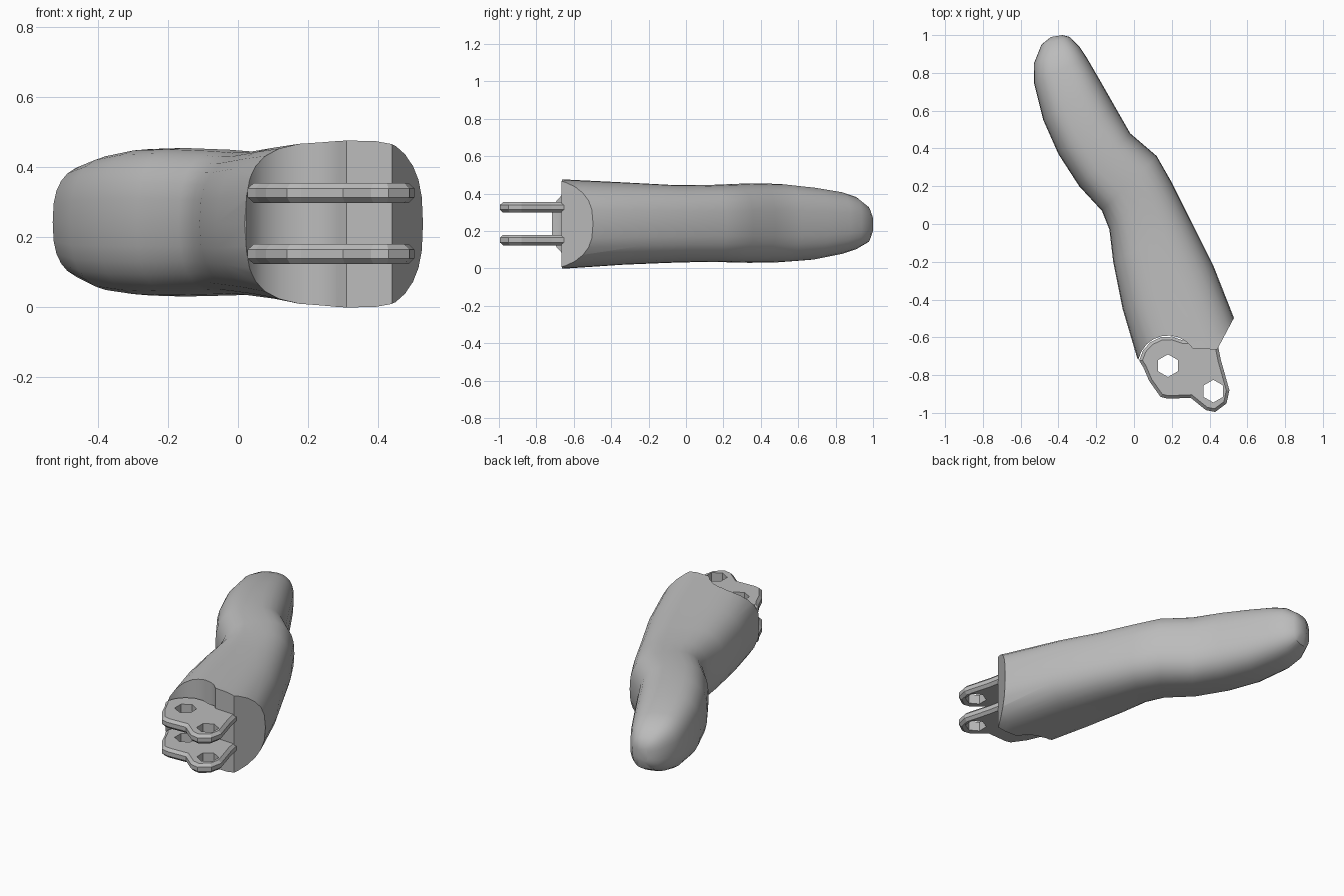
import bpy, bmesh, math
from mathutils import Vector

if "Cube" in bpy.data.objects:
    bpy.data.objects.remove(bpy.data.objects["Cube"])

grey = bpy.data.materials.new("plain grey")
grey.use_nodes = True
grey.diffuse_color = (0.5, 0.5, 0.5, 1)
grey.node_tree.nodes["Principled BSDF"].inputs["Base Color"].default_value = (0.5, 0.5, 0.5, 1)


def finish(name, bm):
    bmesh.ops.recalc_face_normals(bm, faces=bm.faces)
    mesh = bpy.data.meshes.new(name)
    bm.to_mesh(mesh)
    bm.free()
    mesh.materials.append(grey)
    obj = bpy.data.objects.new(name, mesh)
    bpy.context.collection.objects.link(obj)
    return obj


def prism(name, outline, low, high):
    bm = bmesh.new()
    face = bm.faces.new([bm.verts.new((x, y, low)) for x, y in outline])
    up = bmesh.ops.extrude_face_region(bm, geom=[face])["geom"]
    bmesh.ops.translate(bm, verts=[v for v in up if isinstance(v, bmesh.types.BMVert)],
                        vec=(0, 0, high - low))
    return finish(name, bm)


def arc(cx, cy, r, start, end, count):
    angles = [math.radians(start + (end - start) * i / count) for i in range(count + 1)]
    return [(cx + r * math.cos(a), cy + r * math.sin(a)) for a in angles]


def cut(obj, cutter):
    mod = obj.modifiers.new("cut", "BOOLEAN")
    mod.operation = "DIFFERENCE"
    mod.solver = "EXACT"
    mod.object = cutter
    cutter.hide_render = True
    cutter.hide_viewport = True


def smooth(obj, degrees):
    bpy.ops.object.select_all(action="DESELECT")
    obj.select_set(True)
    bpy.context.view_layer.objects.active = obj
    bpy.ops.object.shade_smooth_by_angle(angle=math.radians(degrees))


def apply_modifiers(obj):
    bpy.context.view_layer.update()
    graph = bpy.context.evaluated_depsgraph_get()
    mesh = bpy.data.meshes.new_from_object(obj.evaluated_get(graph))
    obj.modifiers.clear()
    obj.data = mesh


# Bent body: left edge, right edge, bottom and top of each cross-section
sections = [
    ((0.08, -0.95), (0.69, -0.84), -0.02, 0.495),
    ((0.02, -0.72), (0.55, -0.55), 0.0, 0.475),
    ((-0.06, -0.45), (0.42, -0.22), 0.02, 0.46),
    ((-0.11, -0.2), (0.30, 0.02), 0.03, 0.447),
    ((-0.13, -0.03), (0.2, 0.22), 0.035, 0.445),
    ((-0.17, 0.07), (0.12, 0.36), 0.033, 0.45),
    ((-0.29, 0.2), (-0.02, 0.48), 0.03, 0.455),
    ((-0.40, 0.37), (-0.10, 0.62), 0.033, 0.452),
    ((-0.48, 0.55), (-0.18, 0.76), 0.045, 0.435),
    ((-0.53, 0.75), (-0.25, 0.88), 0.075, 0.41),
    ((-0.53, 0.85), (-0.29, 0.94), 0.1, 0.385),
    ((-0.49, 0.95), (-0.34, 0.99), 0.14, 0.33),
    ((-0.44, 0.99), (-0.38, 1.0), 0.19, 0.28),
]
SIDES = 28
bm = bmesh.new()
rings = []
for left, right, low, high in sections:
    l, r = Vector((*left, 0)), Vector((*right, 0))
    ring = []
    for i in range(SIDES):
        a = math.tau * i / SIDES
        u = math.copysign(abs(math.cos(a)) ** 0.75, math.cos(a))
        w = math.copysign(abs(math.sin(a)) ** 0.75, math.sin(a))
        p = l.lerp(r, (u + 1) / 2)
        p.z = low + (high - low) * (w + 1) / 2
        ring.append(bm.verts.new(p))
    rings.append(ring)
for a, b in zip(rings, rings[1:]):
    for i in range(SIDES):
        j = (i + 1) % SIDES
        bm.faces.new((a[i], a[j], b[j], b[i]))
bm.faces.new(rings[0])
bm.faces.new(rings[-1])
body = finish("finger_body", bm)

# Shaped front end: hollow around the pivot, flat stop face, slanted side
pivot = (0.18, -0.75)
end_shape = [(-0.3, -0.71), (0.0, -0.71)] + arc(*pivot, 0.16, 168, 35, 8)
end_shape += [(0.44, -0.665), (0.65, -0.27), (1, -0.27), (1, -1.4), (-0.3, -1.4)]
cut(body, prism("end_cutter", end_shape, -0.3, 0.8))
apply_modifiers(body)
smooth(body, 35)

# Pair of hinge lugs with two hexagonal holes each
lug_shape = arc(*pivot, 0.155, 60, 170, 5)
lug_shape += [(0.05, -0.76), (0.08, -0.83), (0.14, -0.915), (0.18, -0.925), (0.30, -0.92),
              (0.38, -0.985), (0.43, -0.995), (0.49, -0.95), (0.505, -0.88), (0.46, -0.72),
              (0.44, -0.62), (0.34, -0.62)]
holes = [prism("hole_cutter", arc(x, y, 0.06, 30, 330, 5), -0.1, 0.6)
         for x, y in (pivot, (0.42, -0.885))]
for name, low, high in (("lower_lug", 0.123, 0.18), ("upper_lug", 0.298, 0.355)):
    lug = prism(name, lug_shape, low, high)
    bevel = lug.modifiers.new("soft edge", "BEVEL")
    bevel.width = 0.016
    bevel.segments = 1
    bevel.limit_method = "ANGLE"
    bevel.angle_limit = math.radians(60)
    for hole in holes:
        cut(lug, hole)
    apply_modifiers(lug)

for helper in [o for o in bpy.data.objects if o.name.startswith(("hole_cutter", "end_cutter"))]:
    bpy.data.objects.remove(helper)
